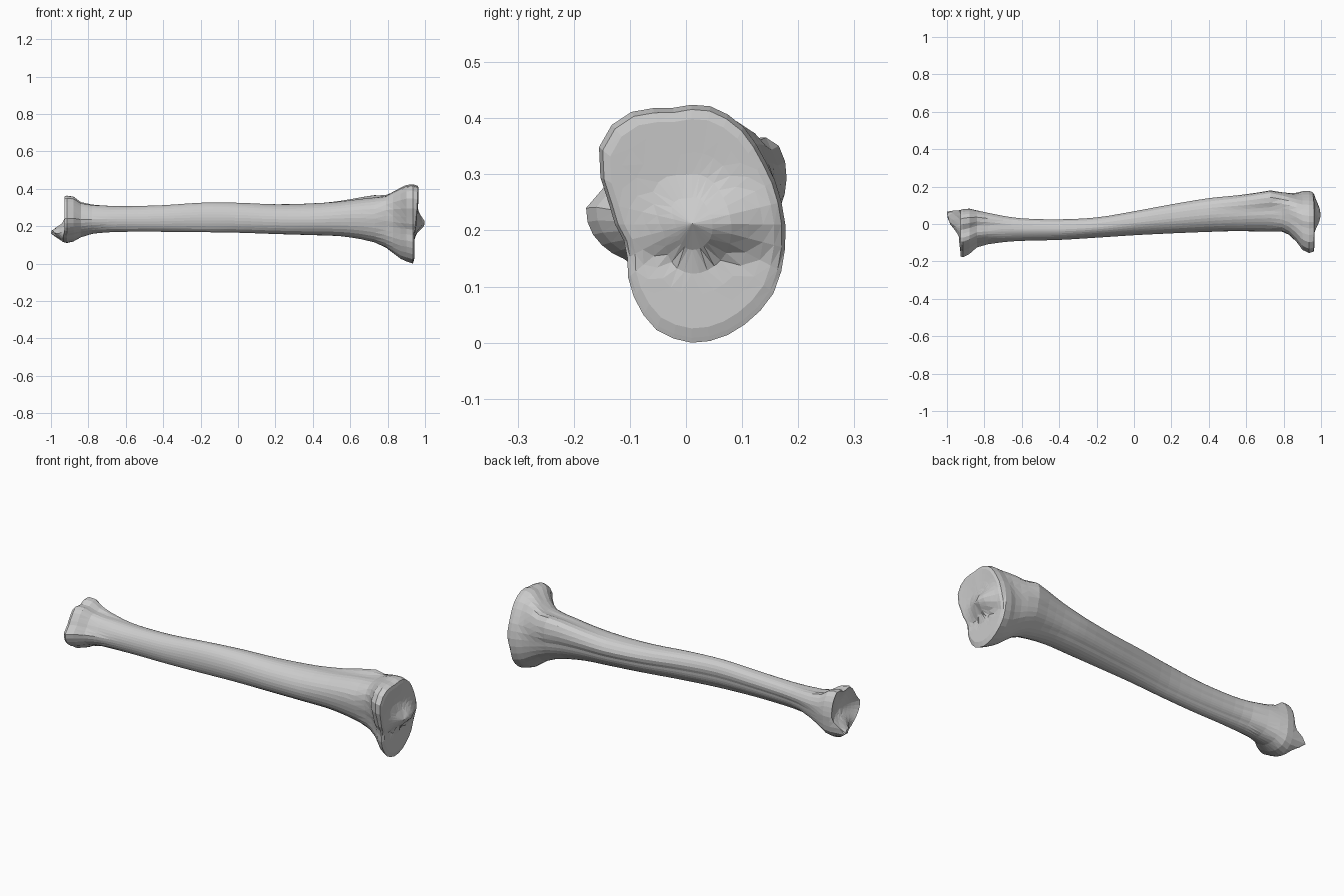
import bpy, bmesh, math

if "Cube" in bpy.data.objects:
    bpy.data.objects.remove(bpy.data.objects["Cube"])

N = 32  # points around each cross-section

def profile(pts):
    """Fit an outline to a -1..1 box and resample it at equal angles."""
    lo = [min(p[i] for p in pts) for i in (0, 1)]
    hi = [max(p[i] for p in pts) for i in (0, 1)]
    q = [[2 * (p[i] - lo[i]) / (hi[i] - lo[i]) - 1 for i in (0, 1)] for p in pts]
    polar = sorted((math.atan2(b, a) % math.tau, math.hypot(a, b)) for a, b in q)
    polar = ([(polar[-1][0] - math.tau, polar[-1][1])] + polar
             + [(polar[0][0] + math.tau, polar[0][1])])
    out = []
    for k in range(N):
        t = k * math.tau / N
        for (t0, r0), (t1, r1) in zip(polar, polar[1:]):
            if t0 <= t <= t1:
                r = r0 + (r1 - r0) * (t - t0) / max(t1 - t0, 1e-6)
                out.append((r * math.cos(t), r * math.sin(t)))
                break
    lo = [min(p[i] for p in out) for i in (0, 1)]
    hi = [max(p[i] for p in out) for i in (0, 1)]
    return [tuple(2 * (p[i] - lo[i]) / (hi[i] - lo[i]) - 1 for i in (0, 1)) for p in out]

# Cross-section outlines (y, z)
ankle = profile([(.08, .2), (.08, .27), (.06, .33), (.03, .36), (-.03, .335), (-.08, .345),
                 (-.12, .30), (-.14, .265), (-.17, .235), (-.165, .2), (-.10, .145),
                 (-.04, .115), (.03, .11), (.07, .14)])
shaft = profile([(1, .45), (.75, .85), (.2, 1), (-.5, .85), (-.95, .3), (-1, -.3),
                 (-.7, -.85), (-.1, -1), (.45, -.65), (.85, 0)])
ridge = profile([(1, .55), (.92, .85), (.65, 1), (.1, .85), (-.5, .8), (-.95, .45),
                 (-1, -.2), (-.7, -.8), (-.1, -1), (.5, -.7), (.88, 0)])
knee = profile([(.175, .2), (.165, .26), (.135, .33), (.10, .385), (.045, .42), (-.03, .415),
                (-.12, .40), (-.155, .34), (-.135, .25), (-.10, .17), (-.10, .11),
                (-.055, .025), (.01, 0), (.10, .03), (.155, .09)])
KEYS = [(-.88, ankle), (-.68, shaft), (.4, shaft), (.72, ridge), (.90, knee)]

# Stations along the bone: x, y min, y max, z min, z max
STATIONS = [
    (-.915, -.178, .08, .11, .363), (-.88, -.16, .082, .118, .358), (-.84, -.125, .075, .137, .33),
    (-.78, -.108, .062, .155, .317), (-.70, -.097, .044, .166, .31), (-.60, -.09, .03, .17, .307),
    (-.40, -.085, .025, .17, .312), (-.20, -.073, .035, .168, .325), (0, -.06, .068, .165, .325),
    (.20, -.05, .105, .158, .317), (.40, -.042, .138, .152, .322), (.55, -.038, .153, .146, .338),
    (.66, -.04, .168, .13, .357), (.73, -.042, .18, .113, .367), (.79, -.045, .174, .085, .372),
    (.83, -.062, .17, .055, .392), (.87, -.10, .17, .025, .41), (.90, -.138, .175, .012, .42),
    (.935, -.155, .177, 0, .424)]

def section(x):
    if x <= KEYS[0][0]:
        return KEYS[0][1]
    for (x0, a), (x1, b) in zip(KEYS, KEYS[1:]):
        if x <= x1:
            t = (x - x0) / (x1 - x0)
            return [(p[0] + (q[0] - p[0]) * t, p[1] + (q[1] - p[1]) * t) for p, q in zip(a, b)]
    return KEYS[-1][1]

def spline(i, t):
    """Smooth in-between station."""
    p = [STATIONS[min(max(j, 0), len(STATIONS) - 1)] for j in (i - 1, i, i + 1, i + 2)]
    d = p[2][0] - p[1][0]
    out = [p[1][0] + d * t]
    for k in range(1, 5):
        m0 = (p[2][k] - p[0][k]) / (p[2][0] - p[0][0]) * d
        m1 = (p[3][k] - p[1][k]) / (p[3][0] - p[1][0]) * d
        out.append((2*t**3 - 3*t*t + 1) * p[1][k] + (t**3 - 2*t*t + t) * m0
                   + (3*t*t - 2*t**3) * p[2][k] + (t**3 - t*t) * m1)
    return out

def bump(y, z, cy, cz, wy, wz):
    return math.exp(-((y - cy) / wy) ** 2 - ((z - cz) / wz) ** 2)

# Joint surfaces: x as a function of ring size, y and z
def ankle_face(r, y, z):
    return max(-1, -.892 - .038 * r * r - .088 * bump(y, z, .03, .168, .09, .036))

def knee_face(r, y, z):
    drop = .012 * max(0, (r - .93) / .07)
    return min(1, .943 + .095 * max(0, z - .1) * max(0, r - .3) + .052 * bump(y, z, .05, .215, .09, .05)
               + .012 * bump(y, z, .0, .32, .2, .1) - .012 * bump(y, z, .02, .15, .12, .02) - drop)

bm = bmesh.new()

def bridge(a, b):
    for k in range(N):
        j = (k + 1) % N
        bm.faces.new((a[k], a[j], b[j], b[k]))

def ring(st, scale=1, face=None):
    x, y0, y1, z0, z1 = st
    verts = []
    for u, v in section(x):
        y = (y0 + y1) / 2 + u * scale * (y1 - y0) / 2
        z = (z0 + z1) / 2 + v * scale * (z1 - z0) / 2
        verts.append(bm.verts.new((face(scale, y, z) if face else x, y, z)))
    return verts

# Shaft and flared ends
rings = []
for i in range(len(STATIONS) - 1):
    n = max(1, round((STATIONS[i + 1][0] - STATIONS[i][0]) / .06))
    rings += [ring(spline(i, k / n)) for k in range(n)]
rings.append(ring(STATIONS[-1]))
for a, b in zip(rings, rings[1:]):
    bridge(a, b)

# Joint surfaces closing both ends
for edge, st, face in ((rings[0], STATIONS[0], ankle_face), (rings[-1], STATIONS[-1], knee_face)):
    prev = edge
    for s in (.96, .88, .76, .6, .42, .22):
        cur = ring(st, s, face)
        bridge(prev, cur)
        prev = cur
    y, z = (st[1] + st[2]) / 2, (st[3] + st[4]) / 2
    tip = bm.verts.new((face(0, y, z), y, z))
    for k in range(N):
        bm.faces.new((prev[k], prev[(k + 1) % N], tip))

bmesh.ops.triangulate(bm, faces=bm.faces[:])
bmesh.ops.recalc_face_normals(bm, faces=bm.faces[:])
mesh = bpy.data.meshes.new("shin_bone")
bm.to_mesh(mesh)
bm.free()
bpy.context.collection.objects.link(bpy.data.objects.new("shin_bone", mesh))
